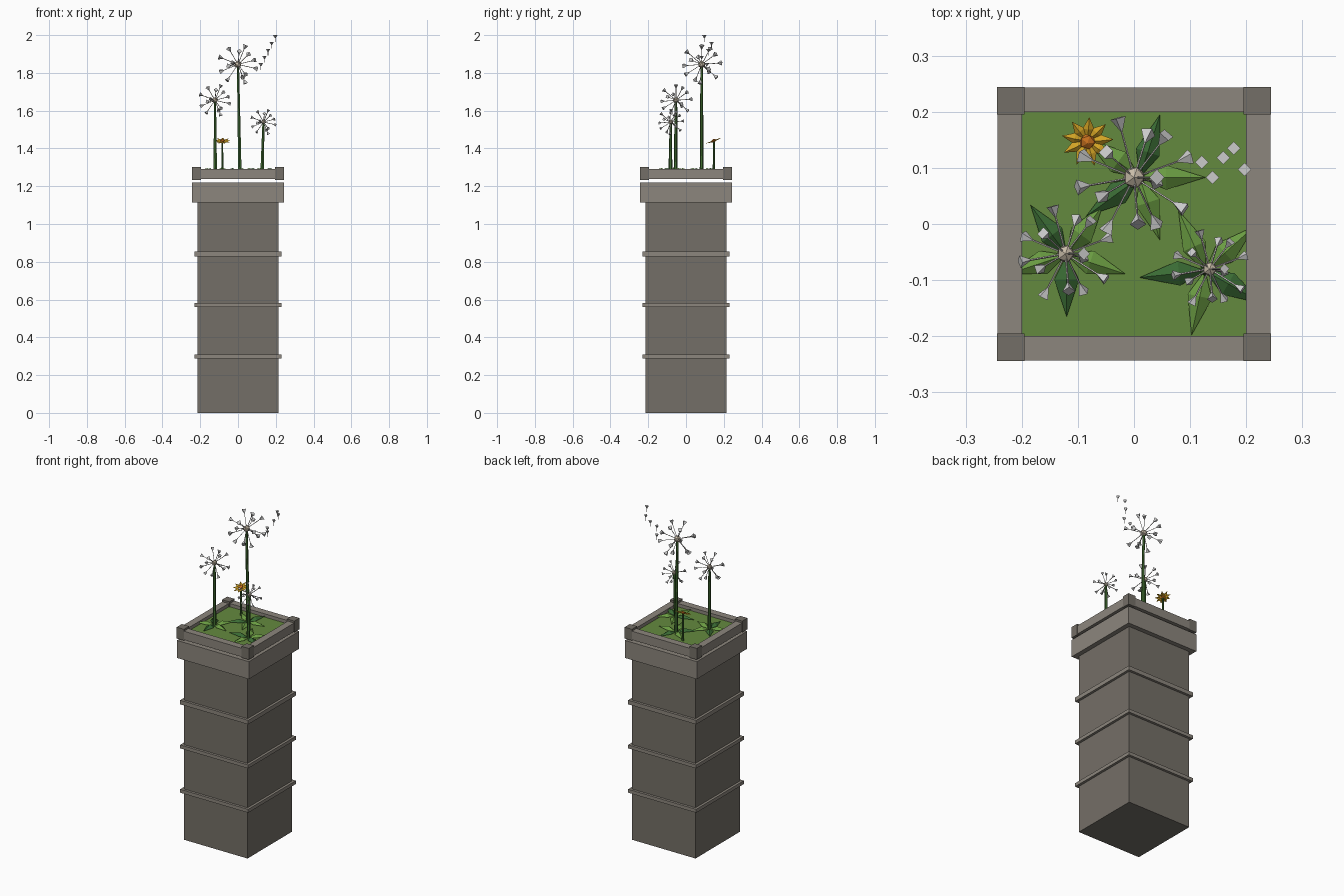
import bpy, bmesh, math
from mathutils import Vector, Matrix

if "Cube" in bpy.data.objects:
    bpy.data.objects.remove(bpy.data.objects["Cube"])


def mat(name, hexcol):
    m = bpy.data.materials.new(name)
    c = [int(hexcol[i:i + 2], 16) / 255 for i in (0, 2, 4)]
    m.diffuse_color = [((v + 0.055) / 1.055) ** 2.4 for v in c] + [1]
    m.use_nodes = True
    m.node_tree.nodes["Principled BSDF"].inputs["Base Color"].default_value = m.diffuse_color
    return m


STONE = mat("stone", "746f67")
TRIM = mat("trim_stone", "8c867d")
GRASS = mat("grass", "648a3e")
STEM = mat("stem_green", "3f6b2f")
DARK = mat("leaf_dark", "3a6b34")
LIGHT = mat("leaf_light", "6a9c42")
WHITE = mat("seed_white", "e8e8e6")
SPOKE = mat("spoke_grey", "c4c0bc")
CORE = mat("core_beige", "c9bda9")
YELLOW = mat("petal_yellow", "e0ae28")
ORANGE = mat("centre_orange", "cf7420")


def finish(name, bm, material):
    me = bpy.data.meshes.new(name)
    bm.to_mesh(me)
    bm.free()
    me.materials.append(material)
    ob = bpy.data.objects.new(name, me)
    bpy.context.collection.objects.link(ob)
    return ob


def add_box(bm, x0, x1, y0, y1, z0, z1):
    m = Matrix.Translation(((x0 + x1) / 2, (y0 + y1) / 2, (z0 + z1) / 2))
    bmesh.ops.create_cube(bm, size=1, matrix=m @ Matrix.Diagonal((x1 - x0, y1 - y0, z1 - z0, 1)))


def slab(name, half, z0, z1, material):
    bm = bmesh.new()
    add_box(bm, -half, half, -half, half, z0, z1)
    return finish(name, bm, material)


def add_rod(bm, a, b, r0, r1, sides):
    """Tapered prism from point a to point b."""
    a, b = Vector(a), Vector(b)
    d = b - a
    rot = Vector((0, 0, 1)).rotation_difference(d).to_matrix().to_4x4()
    bmesh.ops.create_cone(bm, cap_ends=True, segments=sides, radius1=r0, radius2=r1,
                          depth=d.length, matrix=Matrix.Translation((a + b) / 2) @ rot)


def add_blade(bm, frame, length, width, base_z, side_z, ridge_z, tip_z, wide_at):
    """Pointed leaf or petal with a raised fold, along local x."""
    m = length * wide_at
    pts = [(0, 0, base_z), (m, width, side_z), (length, 0, tip_z), (m, -width, side_z), (m, 0, ridge_z)]
    v = [bm.verts.new(frame @ Vector(p)) for p in pts]
    for i, j, k in ((0, 3, 4), (3, 2, 4), (2, 1, 4), (1, 0, 4)):
        bm.faces.new((v[i], v[j], v[k]))


# Stone pillar with bands and cap
slab("pillar_body", 0.215, 0, 1.13, STONE)
for i, (z0, z1) in enumerate(((0.289, 0.31), (0.56, 0.581), (0.829, 0.854))):
    slab(f"pillar_band_{i + 1}", 0.23, z0, z1, TRIM)
slab("pillar_cap", 0.243, 1.114, 1.221, TRIM)

# Planter rim, corner posts and turf
bm = bmesh.new()
for s in (-1, 1):
    lo, hi = sorted((s * 0.2, s * 0.243))
    add_box(bm, -0.24, 0.24, lo, hi, 1.237, 1.29)
    add_box(bm, lo, hi, -0.2, 0.2, 1.237, 1.29)
finish("planter_rim", bm, TRIM)
bm = bmesh.new()
for sx in (-1, 1):
    for sy in (-1, 1):
        add_box(bm, *sorted((sx * 0.195, sx * 0.244)), *sorted((sy * 0.195, sy * 0.244)), 1.233, 1.302)
finish("corner_posts", bm, STONE)
slab("turf", 0.202, 1.238, 1.27, GRASS)


def seed_flower(name, head, base_xy, radius, leaf_len, leaf_start, dark_leaves):
    head = Vector(head)
    k = radius / 0.11
    # Stem
    bm = bmesh.new()
    add_rod(bm, (*base_xy, 1.26), head, 0.0105, 0.0065, 6)
    finish(name + "_stem", bm, STEM)
    # Core
    bm = bmesh.new()
    bmesh.ops.create_icosphere(bm, subdivisions=1, radius=0.021 * k, matrix=Matrix.Translation(head))
    finish(name + "_core", bm, CORE)
    # Spokes and tufts, spread evenly over a sphere
    spokes, tufts = bmesh.new(), bmesh.new()
    n = 14
    for i in range(n):
        z = 1 - 2 * (i + 0.5) / n
        r = math.sqrt(1 - z * z)
        a = i * math.pi * (3 - math.sqrt(5))
        d = Vector((r * math.cos(a), r * math.sin(a), z))
        add_rod(spokes, head, head + d * radius * 0.8, 0.0018, 0.0018, 4)
        add_rod(tufts, head + d * radius * 0.76, head + d * radius, 0.001, 0.0145 * k, 4)
    finish(name + "_spokes", spokes, SPOKE)
    finish(name + "_tufts", tufts, WHITE)
    # Leaf rosette
    groups = {True: bmesh.new(), False: bmesh.new()}
    for i in range(5):
        frame = Matrix.Translation((*base_xy, 0)) @ Matrix.Rotation(math.radians(leaf_start + 72 * i), 4, 'Z')
        add_blade(groups[i in dark_leaves], frame, leaf_len, 0.022, 1.274, 1.281, 1.296, 1.279, 0.4)
    finish(name + "_dark_leaves", groups[True], DARK)
    finish(name + "_light_leaves", groups[False], LIGHT)


seed_flower("tall_flower", (0, 0.083, 1.845), (0.01, 0.083), 0.11, 0.118, 0, (1, 3))
seed_flower("middle_flower", (-0.122, -0.053, 1.655), (-0.12, -0.055), 0.088, 0.11, 54, (1, 3))
seed_flower("short_flower", (0.135, -0.08, 1.54), (0.127, -0.083), 0.071, 0.118, 42, (2, 4))

# Small yellow flower, tilted toward the front
bloom = Vector((-0.083, 0.148, 1.437))
bm = bmesh.new()
add_rod(bm, (-0.083, 0.148, 1.26), bloom, 0.007, 0.005, 6)
finish("yellow_flower_stem", bm, STEM)
tilt = Matrix.Translation(bloom) @ Matrix.Rotation(math.radians(20), 4, 'X')
bm = bmesh.new()
for i in range(9):
    add_blade(bm, tilt @ Matrix.Rotation(math.tau * i / 9 + 0.1, 4, 'Z'),
              0.047, 0.0105, 0, 0.001, 0.006, 0.005, 0.5)
finish("yellow_petals", bm, YELLOW)
bm = bmesh.new()
bmesh.ops.create_icosphere(bm, subdivisions=1, radius=0.015,
                           matrix=tilt @ Matrix.Translation((0, 0, 0.004)) @ Matrix.Diagonal((1, 1, 0.6, 1)))
finish("yellow_flower_centre", bm, ORANGE)

# Seeds drifting away
threads, tufts = bmesh.new(), bmesh.new()
for x, y, z in ((0.121, 0.11, 1.852), (0.14, 0.083, 1.89), (0.159, 0.118, 1.927),
                (0.178, 0.135, 1.964), (0.197, 0.097, 2.0)):
    add_rod(threads, (x, y, z - 0.036), (x, y, z - 0.01), 0.0015, 0.0015, 4)
    add_rod(tufts, (x, y, z - 0.018), (x, y, z), 0.001, 0.012, 4)
finish("drifting_seed_threads", threads, SPOKE)
finish("drifting_seed_tufts", tufts, WHITE)
